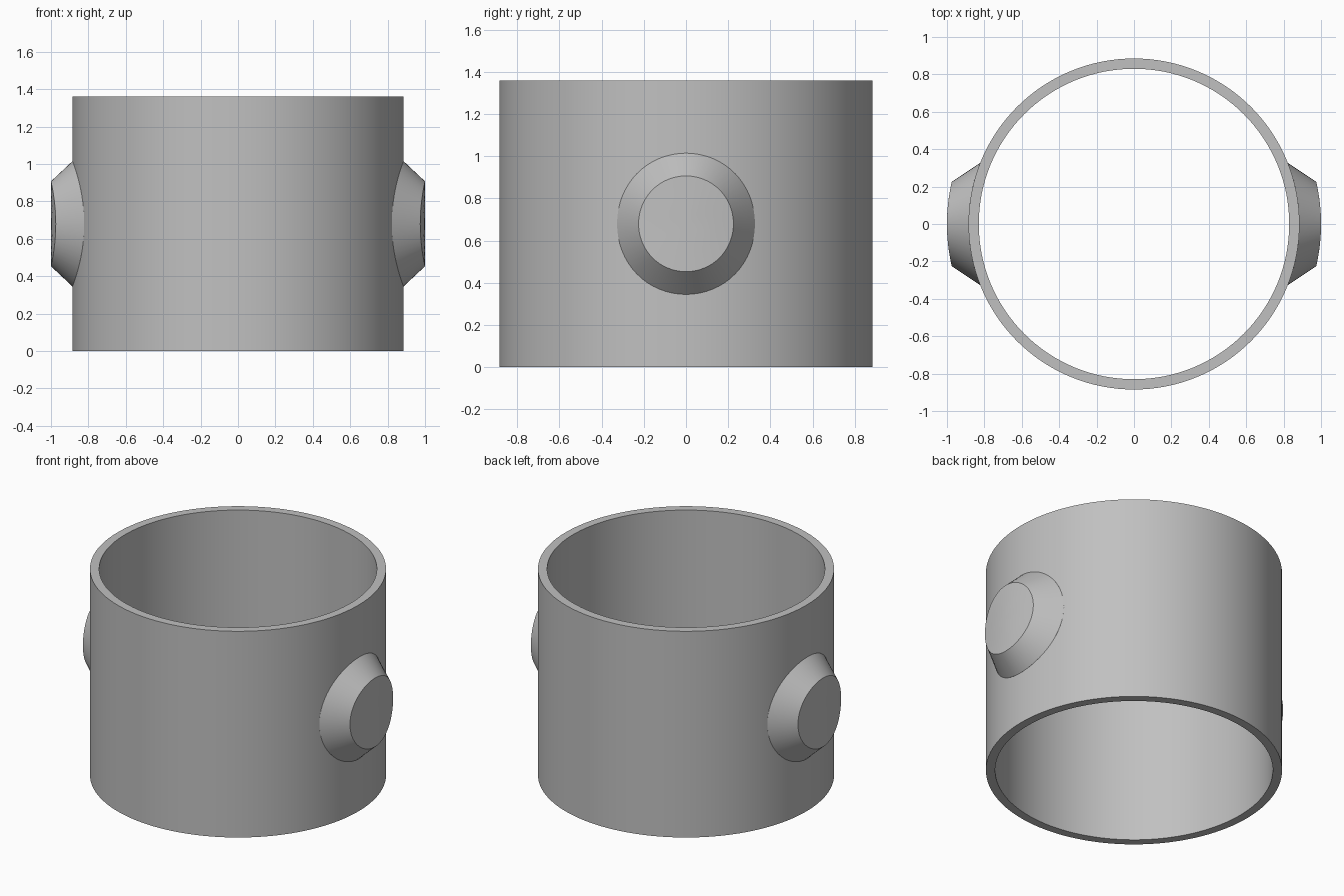
import bpy, bmesh
from math import sin, cos, pi, radians

cube = bpy.data.objects.get("Cube")
if cube:
    bpy.data.objects.remove(cube, do_unlink=True)

OUTER, INNER, HEIGHT = 0.885, 0.83, 1.36
SEGMENTS = 128

grey = bpy.data.materials.new("light grey")
grey.use_nodes = True
colour = (0.53, 0.53, 0.53, 1)
grey.diffuse_color = colour
grey.node_tree.nodes["Principled BSDF"].inputs["Base Color"].default_value = colour


def finish(name, bm):
    bmesh.ops.recalc_face_normals(bm, faces=bm.faces)
    mesh = bpy.data.meshes.new(name)
    bm.to_mesh(mesh)
    bm.free()
    mesh.materials.append(grey)
    obj = bpy.data.objects.new(name, mesh)
    bpy.context.collection.objects.link(obj)
    bpy.ops.object.select_all(action="DESELECT")
    obj.select_set(True)
    bpy.context.view_layer.objects.active = obj
    bpy.ops.object.shade_smooth_by_angle(angle=radians(25))
    return obj


def bridge(bm, a, b):
    n = len(a)
    for i in range(n):
        j = (i + 1) % n
        bm.faces.new((a[i], a[j], b[j], b[i]))


# Open tube: a rectangular wall section swept around z
bm = bmesh.new()
section = [(OUTER, 0), (OUTER, HEIGHT), (INNER, HEIGHT), (INNER, 0)]
rings = [[bm.verts.new((r * cos(2 * pi * i / SEGMENTS), r * sin(2 * pi * i / SEGMENTS), z))
          for i in range(SEGMENTS)] for r, z in section]
for k in range(4):
    bridge(bm, rings[k], rings[(k + 1) % 4])
finish("tube_wall", bm)


# Tapered round boss, wrapped around the tube, with a cap that follows its curve
def boss(name, side):
    bm = bmesh.new()
    steps = 64

    def wrapped(shell, u, v):
        a = u / shell
        return bm.verts.new((side * shell * cos(a), shell * sin(a), HEIGHT / 2 + v))

    # (distance from the tube axis, boss radius), from the buried foot to the cap centre
    profile = [(0.86, 0.335), (OUTER, 0.335), (1, 0.227), (1, 0.15), (1, 0.07)]
    rings = [[wrapped(s, r * cos(2 * pi * i / steps), r * sin(2 * pi * i / steps))
              for i in range(steps)] for s, r in profile]
    for a, b in zip(rings, rings[1:]):
        bridge(bm, a, b)
    centre = wrapped(1, 0, 0)
    for i in range(steps):
        bm.faces.new((rings[-1][i], rings[-1][(i + 1) % steps], centre))
    obj = finish(name, bm)
    # The open foot stays buried, so make sure the cap faces outward
    if obj.data.polygons[-1].normal.x * side < 0:
        obj.data.flip_normals()


boss("left_boss", 1)
boss("right_boss", -1)
